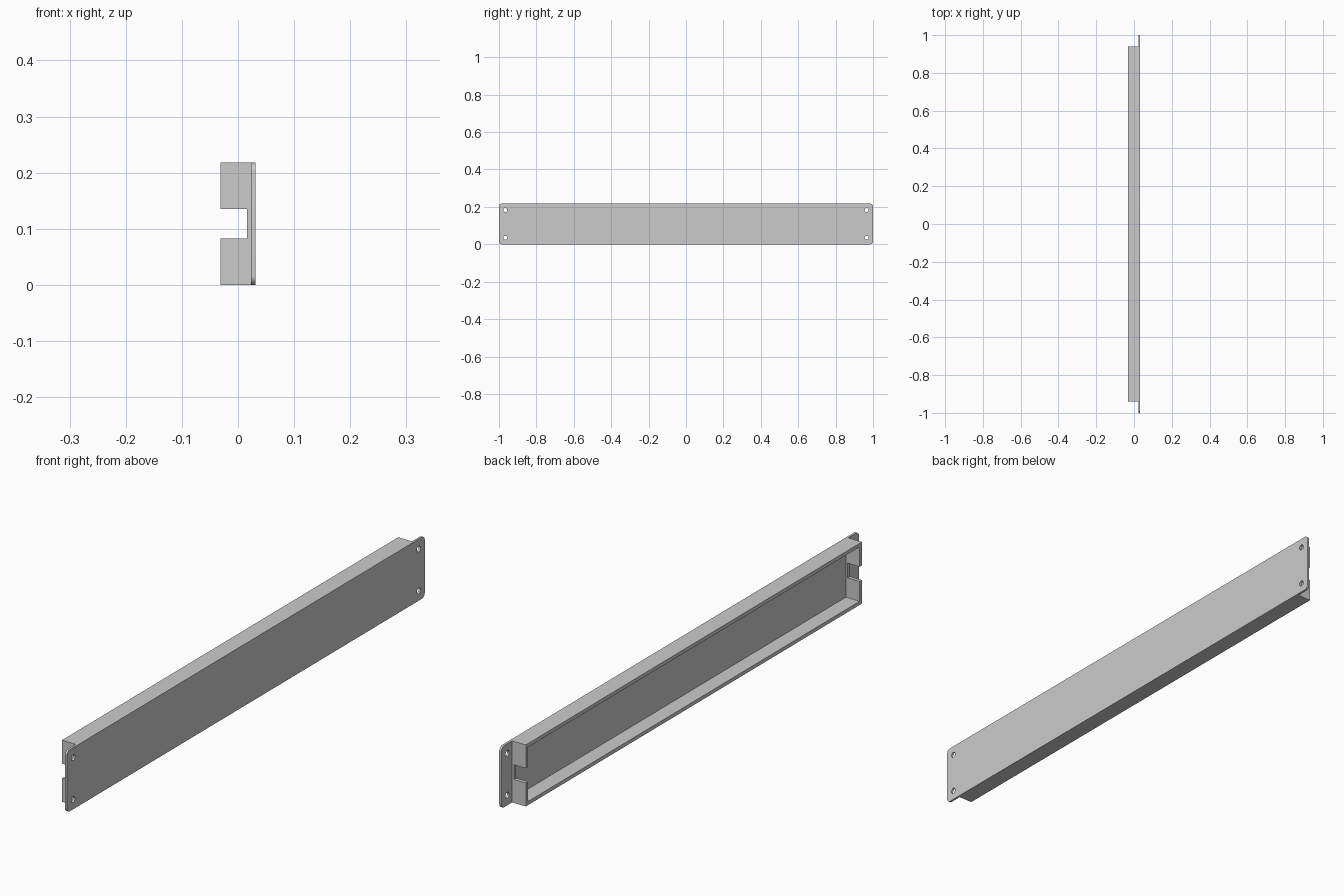
import bpy, bmesh, math
from mathutils import Matrix, Vector

cube = bpy.data.objects.get("Cube")
if cube:
    bpy.data.objects.remove(cube)

HEIGHT = 0.218
BACK, SEAM, FACE = -0.031, 0.023, 0.031   # x of tray rim, panel back, panel face
TRAY_Y, WALL = 0.94, 0.013

grey = bpy.data.materials.new("plain grey")
grey.use_nodes = True
colour = (0.6, 0.6, 0.6, 1)
grey.diffuse_color = colour
grey.node_tree.nodes["Principled BSDF"].inputs["Base Color"].default_value = colour


def finish(name, bm):
    bmesh.ops.recalc_face_normals(bm, faces=bm.faces)
    mesh = bpy.data.meshes.new(name)
    bm.to_mesh(mesh)
    bm.free()
    obj = bpy.data.objects.new(name, mesh)
    bpy.context.collection.objects.link(obj)
    mesh.materials.append(grey)
    return obj


def box(name, x, y, z):
    bm = bmesh.new()
    size = Vector((x[1] - x[0], y[1] - y[0], z[1] - z[0]))
    centre = Vector((sum(x), sum(y), sum(z))) / 2
    bmesh.ops.create_cube(bm, size=1, matrix=Matrix.LocRotScale(centre, None, size))
    return finish(name, bm)


def extrude_x(name, outline, x0, x1):
    bm = bmesh.new()
    face = bm.faces.new([bm.verts.new((x0, y, z)) for y, z in outline])
    grown = bmesh.ops.extrude_face_region(bm, geom=[face], use_keep_orig=True)["geom"]
    bmesh.ops.translate(bm, vec=(x1 - x0, 0, 0),
                        verts=[v for v in grown if isinstance(v, bmesh.types.BMVert)])
    return finish(name, bm)


def arc(y, z, radius, start, sweep, steps):
    angles = [math.radians(start + sweep * i / steps) for i in range(steps + 1)]
    return [(y + radius * math.cos(a), z + radius * math.sin(a)) for a in angles]


def cut(target, cutters):
    for cutter in cutters:
        mod = target.modifiers.new("cut", "BOOLEAN")
        mod.operation = "DIFFERENCE"
        mod.solver = "EXACT"
        mod.object = cutter
    bpy.context.view_layer.update()
    result = bpy.data.meshes.new_from_object(
        target.evaluated_get(bpy.context.evaluated_depsgraph_get()))
    target.modifiers.clear()
    target.data = result
    for cutter in cutters:
        bpy.data.objects.remove(cutter)


# Front panel with rounded corners and four screw holes
R = 0.016
outline = []
for i, (y, z) in enumerate([(1 - R, HEIGHT - R), (R - 1, HEIGHT - R), (R - 1, R), (1 - R, R)]):
    outline += arc(y, z, R, 90 * i, 90, 8)
panel = extrude_x("front_panel", outline, SEAM, FACE)
holes = [extrude_x("hole_cutter", arc(y, z, 0.0105, 0, 360, 24)[:-1], SEAM - 0.01, FACE + 0.01)
         for y in (-0.966, 0.966) for z in (0.035, HEIGHT - 0.035)]
cut(panel, holes)

# Open tray behind the panel, with a slot through both end walls
tray = box("tray_walls", (BACK, SEAM), (-TRAY_Y, TRAY_Y), (0, HEIGHT))
hollow = box("hollow_cutter", (BACK - 0.1, SEAM + 0.1),
             (WALL - TRAY_Y, TRAY_Y - WALL), (WALL, HEIGHT - WALL))
slot = box("slot_cutter", (BACK - 0.1, 0.016), (-1.1, 1.1), (0.083, 0.135))
cut(tray, [hollow, slot])

# Crisp edges, smooth rounded corners and holes
bpy.ops.object.select_all(action="DESELECT")
for obj in (panel, tray):
    obj.select_set(True)
bpy.context.view_layer.objects.active = panel
bpy.ops.object.shade_smooth_by_angle(angle=math.radians(30))
